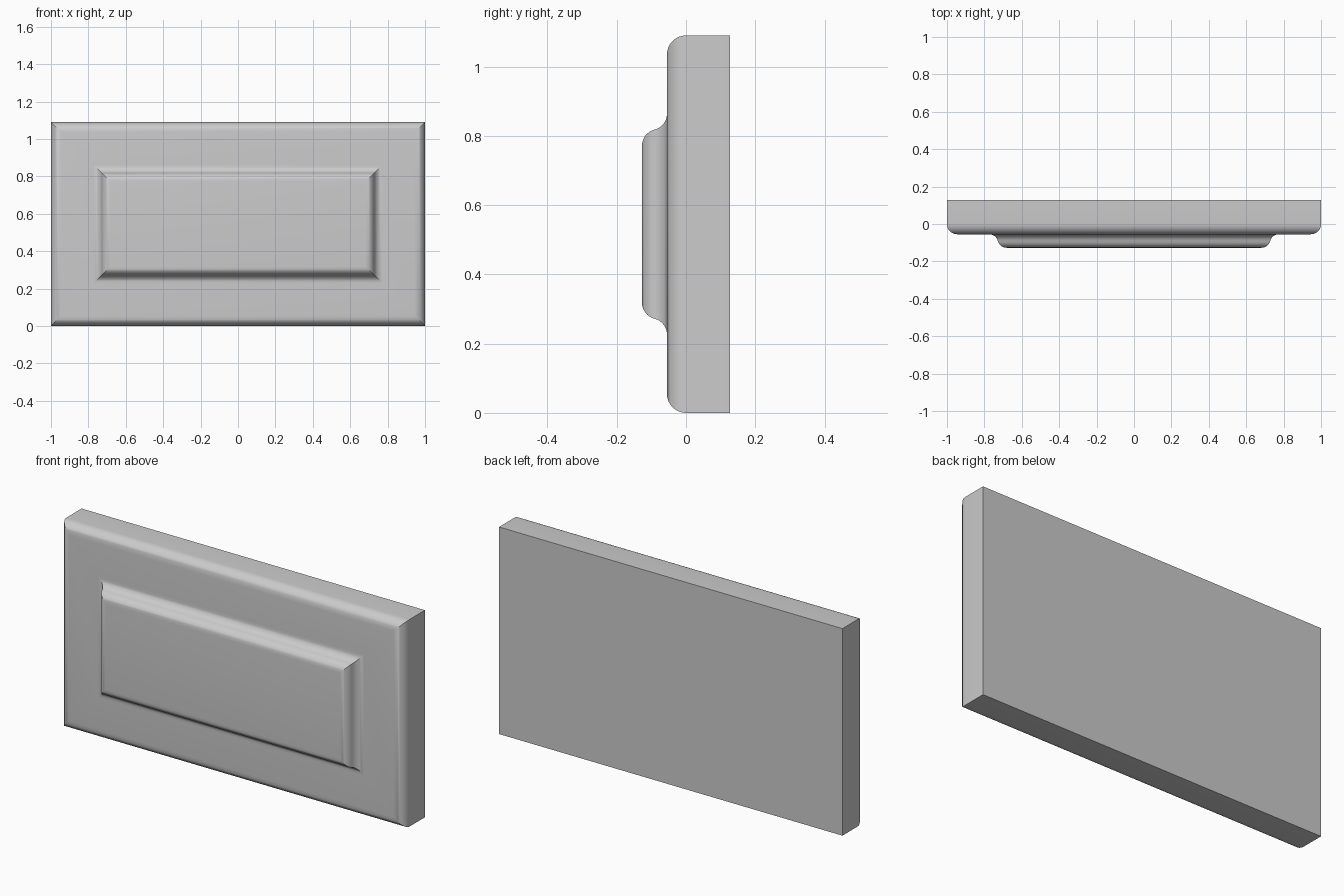
import bpy, bmesh
from math import sin, cos, radians

if "Cube" in bpy.data.objects:
    bpy.data.objects.remove(bpy.data.objects["Cube"])

WIDTH, HEIGHT = 2.0, 1.09
BACK, SLAB_FACE, PANEL_FACE = 0.127, -0.055, -0.127
ROUND = 0.055          # rounded outer edge radius
MOULD_START = 0.226    # inset where the raised moulding begins
MOULD_R, SWEEP = 0.0474, 76
STEPS = 8

mat = bpy.data.materials.new("light_grey")
mat.use_nodes = True
grey = (0.6, 0.6, 0.6, 1.0)
mat.diffuse_color = grey
mat.node_tree.nodes["Principled BSDF"].inputs["Base Color"].default_value = grey

# Cross-section from the back edge to the panel face, as (inset, y)
profile = [(0.0, BACK)]
for i in range(STEPS + 1):      # rounded outer edge
    a = radians(90 * i / STEPS)
    profile.append((ROUND * (1 - cos(a)), SLAB_FACE + ROUND * (1 - sin(a))))
cove = [(MOULD_R * sin(a), MOULD_R * (1 - cos(a)))
        for a in (radians(SWEEP * i / STEPS) for i in range(STEPS + 1))]
profile += [(MOULD_START + d, SLAB_FACE - h) for d, h in cove]
end = MOULD_START + 2 * cove[-1][0]
profile += [(end - d, PANEL_FACE + h) for d, h in reversed(cove[:-1])]

# Drawer front: mitred rectangular rings joined along the cross-section
bm = bmesh.new()
rings = []
for inset, y in profile:
    x, low, high = WIDTH / 2 - inset, inset, HEIGHT - inset
    rings.append([bm.verts.new((px, y, pz)) for px, pz in
                  ((-x, low), (x, low), (x, high), (-x, high))])
for a, b in zip(rings, rings[1:]):
    for i in range(4):
        j = (i + 1) % 4
        bm.faces.new((a[i], a[j], b[j], b[i]))
bm.faces.new(rings[0])
bm.faces.new(rings[-1])
bmesh.ops.recalc_face_normals(bm, faces=bm.faces)

mesh = bpy.data.meshes.new("drawer_front")
bm.to_mesh(mesh)
bm.free()
mesh.materials.append(mat)
drawer_front = bpy.data.objects.new("drawer_front", mesh)
bpy.context.collection.objects.link(drawer_front)

# Smooth mouldings with crisp mitres and back edges
bpy.ops.object.select_all(action='DESELECT')
drawer_front.select_set(True)
bpy.context.view_layer.objects.active = drawer_front
bpy.ops.object.shade_smooth_by_angle(angle=radians(30))
